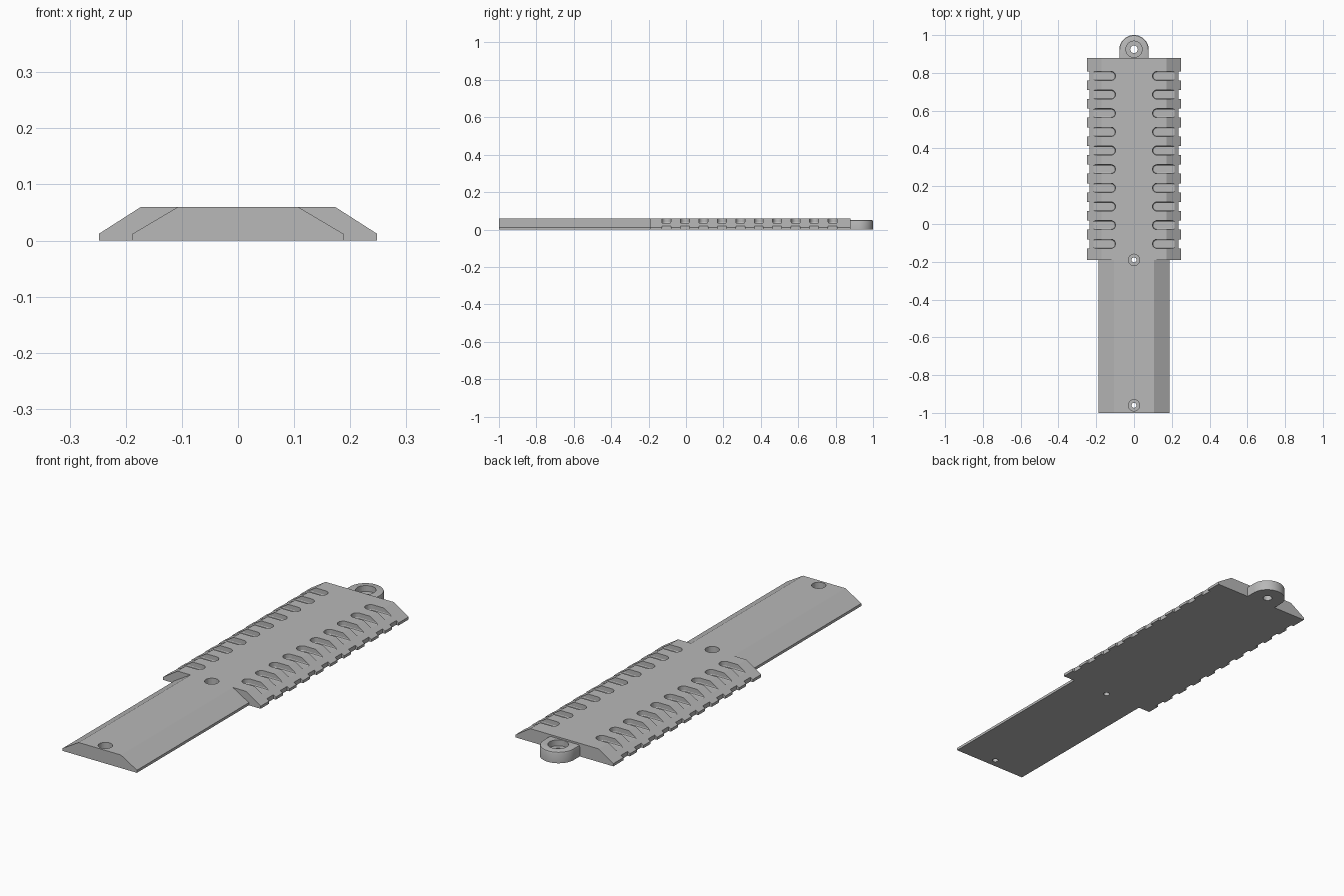
import bpy, bmesh
from math import cos, sin, pi, radians

cube = bpy.data.objects.get("Cube")
if cube:
    bpy.data.objects.remove(cube, do_unlink=True)

grey = bpy.data.materials.new("plain grey")
grey.use_nodes = True
colour = (0.48, 0.48, 0.48, 1)
grey.diffuse_color = colour
grey.node_tree.nodes["Principled BSDF"].inputs["Base Color"].default_value = colour


def finish(bm, name):
    bmesh.ops.recalc_face_normals(bm, faces=bm.faces)
    mesh = bpy.data.meshes.new(name)
    bm.to_mesh(mesh)
    bm.free()
    mesh.materials.append(grey)
    ob = bpy.data.objects.new(name, mesh)
    bpy.context.collection.objects.link(ob)
    return ob


def bridge(bm, a, b):
    for i in range(len(a)):
        j = (i + 1) % len(a)
        bm.faces.new((a[i], a[j], b[j], b[i]))


def stack(bm, outline, levels):
    """Closed solid from one outline resized at each (radius, z) level."""
    rings = [[bm.verts.new((x, y, z)) for x, y in outline(r)] for r, z in levels]
    for a, b in zip(rings, rings[1:]):
        bridge(bm, a, b)
    bm.faces.new(rings[0])
    bm.faces.new(rings[-1])


def circle(cy, n=32):
    return lambda r: [(r * cos(2 * pi * i / n), cy + r * sin(2 * pi * i / n)) for i in range(n)]


def slot_outline(side, cy, n=12):
    # Rounded inner end, open past the outer edge
    def outline(r):
        arc = [(side * (0.122 - r * sin(pi * i / n)), cy + r * cos(pi * i / n)) for i in range(n + 1)]
        return arc + [(side * 0.3, cy - r), (side * 0.3, cy + r)]
    return outline


def lug_outline(r, n=32):
    arc = [(r * cos(pi * i / n), 0.922 + r * sin(pi * i / n)) for i in range(n + 1)]
    return arc + [(-r, 0.88), (r, 0.88)]


def cut(ob, cutter):
    cutter.hide_render = True
    cutter.hide_set(True)
    mod = ob.modifiers.new("cut", 'BOOLEAN')
    mod.operation = 'DIFFERENCE'
    mod.solver = 'EXACT'
    mod.object = cutter


def smooth(ob):
    bpy.ops.object.select_all(action='DESELECT')
    ob.select_set(True)
    bpy.context.view_layer.objects.active = ob
    bpy.ops.object.shade_smooth_by_angle(angle=radians(25))


def section(bm, half, top, y):
    pts = [(-half, 0), (half, 0), (half, 0.012), (top, 0.06), (-top, 0.06), (-half, 0.012)]
    return [bm.verts.new((x, y, z)) for x, z in pts]


# Body: narrow front tongue stepping out to the wide rear grip
bm = bmesh.new()
front = section(bm, 0.188, 0.107, -1.0)
neck = section(bm, 0.188, 0.107, -0.19)
step = section(bm, 0.248, 0.173, -0.19)
back = section(bm, 0.248, 0.173, 0.88)
bm.faces.new(front)
bm.faces.new(back)
bridge(bm, front, neck)
for i in (1, 2, 4, 5):
    bm.faces.new((step[i], step[(i + 1) % 6], back[(i + 1) % 6], back[i]))
for i in (0, 3):
    bm.faces.new((step[i], neck[i], neck[i + 1], step[i + 1], back[i + 1], back[i]))
bm.faces.new(neck[1:4] + step[3:0:-1])
bm.faces.new([neck[4], neck[5], neck[0], step[0], step[5], step[4]])
body = finish(bm, "body")

# Grip slots, edge notches and screw holes
bm = bmesh.new()
for k in range(10):
    y = -0.105 + k * 0.0988
    for side in (-1, 1):
        stack(bm, slot_outline(side, y),
              [(0.018, 0.034), (0.022, 0.036), (0.024, 0.040), (0.024, 0.1)])
        xs = (side * 0.236, side * 0.3)
        stack(bm, lambda r: [(xs[0], y - r), (xs[1], y - r), (xs[1], y + r), (xs[0], y + r)],
              [(0.024, -0.02), (0.024, 0.03)])
for y in (-0.19, -0.96):
    stack(bm, circle(y), [(0.013, -0.02), (0.013, 0.03), (0.03, 0.03), (0.03, 0.1)])
cut(body, finish(bm, "body_cutter"))

# Rear mounting lug with a softened rim and a stepped hole
bm = bmesh.new()
stack(bm, lug_outline, [(0.078, 0), (0.078, 0.043), (0.0755, 0.0493), (0.069, 0.052)])
lug = finish(bm, "mounting_lug")
bm = bmesh.new()
stack(bm, circle(0.925), [(0.02, -0.02), (0.02, 0.025), (0.043, 0.025), (0.043, 0.1)])
cut(lug, finish(bm, "lug_cutter"))

smooth(body)
smooth(lug)
